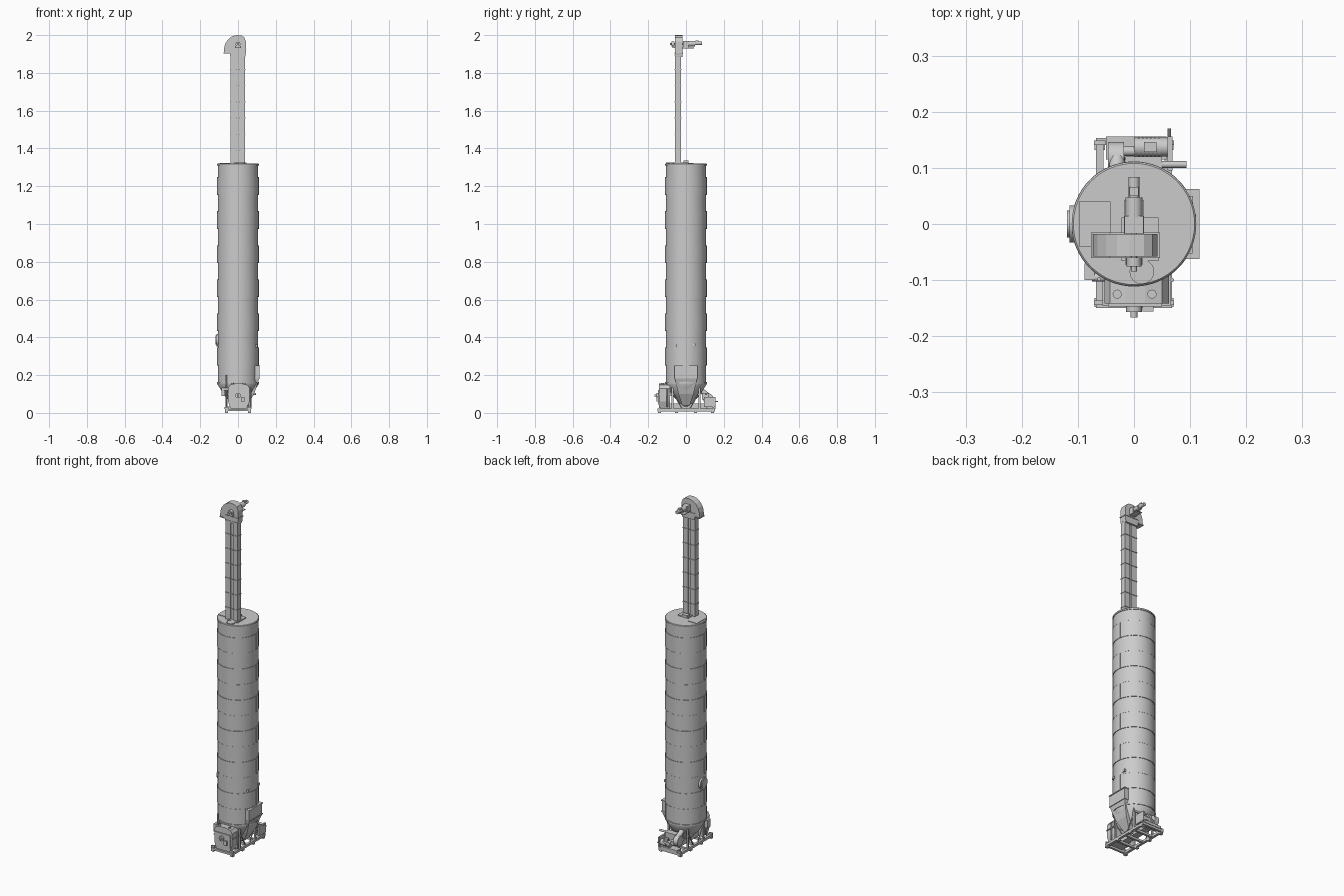
import bpy, bmesh, math
from mathutils import Vector
from math import pi, cos, sin


def finish(name, bm, smooth=False):
    bmesh.ops.recalc_face_normals(bm, faces=bm.faces)
    me = bpy.data.meshes.new(name)
    bm.to_mesh(me)
    bm.free()
    ob = bpy.data.objects.new(name, me)
    bpy.context.collection.objects.link(ob)
    if smooth:
        bpy.ops.object.select_all(action='DESELECT')
        ob.select_set(True)
        bpy.context.view_layer.objects.active = ob
        bpy.ops.object.shade_smooth_by_angle(angle=math.radians(35))
    return ob


def loft(name, sections):
    """Rectangles (x0, x1, y0, y1, z) joined bottom to top."""
    bm = bmesh.new()
    rings = [[bm.verts.new(p) for p in ((a, c, z), (b, c, z), (b, d, z), (a, d, z))]
             for a, b, c, d, z in sections]
    for r, s in zip(rings, rings[1:]):
        for i in range(4):
            j = (i + 1) % 4
            bm.faces.new((r[i], r[j], s[j], s[i]))
    bm.faces.new(rings[0])
    bm.faces.new(rings[-1])
    return finish(name, bm)


def box(name, x0, x1, y0, y1, z0, z1):
    return loft(name, [(x0, x1, y0, y1, z0), (x0, x1, y0, y1, z1)])


def lathe(name, profile, seg=64):
    """Profile of (radius, z) turned around the z axis, ends capped."""
    bm = bmesh.new()
    rings = [[bm.verts.new((r * cos(2 * pi * i / seg), r * sin(2 * pi * i / seg), z))
              for i in range(seg)] for r, z in profile]
    for r, s in zip(rings, rings[1:]):
        for i in range(seg):
            j = (i + 1) % seg
            bm.faces.new((r[i], r[j], s[j], s[i]))
    bm.faces.new(rings[0])
    bm.faces.new(rings[-1])
    return finish(name, bm, True)


def rod(name, a, b, r, seg=20, r2=None):
    a, b = Vector(a), Vector(b)
    bm = bmesh.new()
    bmesh.ops.create_cone(bm, cap_ends=True, segments=seg, radius1=r,
                          radius2=r if r2 is None else r2, depth=(b - a).length)
    ob = finish(name, bm, True)
    ob.location = (a + b) / 2
    ob.rotation_euler = (b - a).to_track_quat('Z', 'Y').to_euler()
    return ob


def prism(name, pts, y0, y1):
    """Outline in x, z pushed along y."""
    bm = bmesh.new()
    f = bm.faces.new([bm.verts.new((x, y0, z)) for x, z in pts])
    g = bmesh.ops.extrude_face_region(bm, geom=[f])['geom']
    bmesh.ops.translate(bm, vec=(0, y1 - y0, 0),
                        verts=[v for v in g if isinstance(v, bmesh.types.BMVert)])
    bm.faces.new([v for v in f.verts]) if not f.is_valid else None
    return finish(name, bm)


# silo shell: alternating rings, joint lips and vertical panel seams
Z0, H = 0.163, 0.0903
for i in range(13):
    z, h = Z0 + i * H, (H if i < 12 else 0.069)
    wide = i % 2 == 1
    r = 0.1095 if wide else 0.1072
    lathe(f"silo_ring_{i}", [(r, z), (r, z + h)])
    lathe(f"ring_joint_{i}", [(0.1102, z - 0.0015), (0.1102, z + 0.0015)])
    for k in range(4):
        a = k * pi / 2 + (math.radians(8) if wide else pi / 4)
        seam = box(f"panel_seam_{i}_{k}", r - 0.002, r + 0.0018, -0.004, 0.004, z, z + h)
        seam.rotation_euler.z = a
lathe("roof_rim", [(0.111, 1.309), (0.111, 1.317), (0.108, 1.32)])

# roof plates and fittings
box("roof_hatch", -0.098, -0.042, -0.04, 0.04, 1.318, 1.323)
box("roof_inlet", -0.022, 0.044, -0.066, 0.012, 1.318, 1.326)
box("roof_vent_box", -0.016, 0.018, -0.012, 0.012, 1.318, 1.335)
rod("roof_port", (0.014, -0.085, 1.318), (0.014, -0.085, 1.326), 0.022)

# bucket elevator: two legs, web and flanges
LEGS = ((-0.040, -0.007), (0.007, 0.038))
for n, (a, b) in zip(("left", "right"), LEGS):
    box(f"elevator_leg_{n}", a, b, -0.058, -0.027, 1.318, 1.91)
    for i in range(7):
        z = 1.39 + i * 0.0855 if i < 6 else 1.895
        box(f"leg_flange_{n}_{i}", a - 0.002, b + 0.002, -0.061, -0.024, z - 0.002, z + 0.002)
box("elevator_web", -0.008, 0.008, -0.052, -0.033, 1.318, 1.91)

# elevator head with discharge spout
HEAD = [(-0.04, 1.885), (-0.044, 1.905), (-0.074, 1.905), (-0.073, 1.935), (-0.065, 1.960),
        (-0.05, 1.98), (-0.03, 1.994), (-0.008, 2.0), (0.018, 1.998), (0.033, 1.988),
        (0.042, 1.965), (0.042, 1.905), (0.038, 1.885)]
prism("elevator_head", HEAD, -0.058, -0.018)
box("spout_flange", -0.077, -0.042, -0.061, -0.015, 1.902, 1.907)
box("head_flange", -0.044, 0.046, -0.061, -0.015, 1.921, 1.925)

# head drive
rod("head_shaft", (0, -0.085, 1.952), (0, 0.0, 1.952), 0.005)
rod("head_bearing", (0, -0.076, 1.952), (0, -0.06, 1.952), 0.013)
box("bearing_bracket", -0.016, 0.016, -0.072, -0.058, 1.932, 1.942)
box("head_gearbox", -0.017, 0.017, -0.017, 0.014, 1.935, 1.968)
rod("head_gear_neck", (0, 0.012, 1.955), (0, 0.047, 1.955), 0.015)
rod("head_motor", (0, 0.046, 1.957), (0, 0.084, 1.957), 0.010)
box("head_terminal_box", -0.008, 0.008, 0.05, 0.066, 1.962, 1.972)
box("drive_shelf", -0.018, 0.018, -0.018, 0.042, 1.93, 1.934)

# bottom cone and discharge
lathe("bottom_cone", [(0.022, 0.035), (0.045, 0.065), (0.072, 0.092), (0.108, 0.150), (0.108, 0.164)])
lathe("cone_flange", [(0.1115, 0.156), (0.1115, 0.163)])
box("discharge_trough", -0.02, 0.02, -0.12, 0.11, 0.022, 0.05)

# base frame, posts and feet
for s, n in ((-1, "left"), (1, "right")):
    x = s * 0.061
    box(f"base_rail_{n}", x - 0.007, x + 0.007, -0.15, 0.153, 0.008, 0.022)
    for j, y in enumerate((-0.14, -0.05, 0.05, 0.14)):
        box(f"foot_{n}_{j}", x - 0.009, x + 0.009, y - 0.008, y + 0.008, 0, 0.008)
    for j, y in enumerate((-0.072, 0.072)):
        box(f"cone_post_{n}_{j}", x - 0.005, x + 0.005, y - 0.005, y + 0.005, 0.02, 0.158)
        t = 1 if y > 0 else -1
        rod(f"post_brace_{n}_{j}", (x, y, 0.11), (x, t * 0.02, 0.022), 0.003, 8)
    for j, y in enumerate((-0.14, 0.145)):
        box(f"rail_end_plate_{n}_{j}", x - 0.01, x + 0.01, y - 0.004, y + 0.004, 0.02, 0.032)
for j, y in enumerate((-0.144, -0.072, 0.0, 0.072, 0.147)):
    box(f"cross_beam_{j}", -0.06, 0.06, y - 0.006, y + 0.006, 0.009, 0.021)

# intake hopper on the right side
loft("intake_hopper", [(0.02, 0.05, -0.02, 0.02, 0.04), (0.045, 0.085, -0.04, 0.04, 0.10),
                       (0.075, 0.113, -0.06, 0.06, 0.185), (0.075, 0.113, -0.06, 0.06, 0.25)])
box("hopper_rim", 0.08, 0.117, -0.062, 0.062, 0.246, 0.251)
box("hopper_lip", 0.08, 0.116, -0.062, 0.062, 0.183, 0.188)

# front machine housing with domed top and burner fittings
prism("front_housing", [(-0.04, 0.022), (0.045, 0.022), (0.06, 0.06), (0.062, 0.13), (0.05, 0.148),
                        (0.02, 0.155), (-0.015, 0.155), (-0.043, 0.148), (-0.053, 0.13),
                        (-0.052, 0.06)], -0.142, -0.085)
box("housing_cover", -0.046, 0.05, -0.147, -0.141, 0.045, 0.12)
box("housing_seam", -0.056, 0.066, -0.145, -0.083, 0.098, 0.102)
rod("front_shaft", (0, -0.167, 0.092), (0, -0.14, 0.092), 0.006)
rod("front_bearing", (0, -0.157, 0.092), (0, -0.14, 0.092), 0.014)
box("front_switch_box", 0.015, 0.035, -0.156, -0.146, 0.06, 0.085)
for x in (-0.03, 0.032):
    rod("housing_port", (x, -0.125, 0.14), (x, -0.125, 0.158), 0.008)
rod("front_pipe", (-0.062, -0.098, 0.03), (-0.062, -0.098, 0.2), 0.0035, 10)
rod("front_valve", (-0.075, -0.095, 0.125), (-0.05, -0.095, 0.125), 0.008, 14)
rod("front_side_pipe", (0.068, -0.1, 0.03), (0.068, -0.1, 0.13), 0.0035, 10)

# rear drive: motor, fan casing and belt guard
rod("rear_motor", (0.0, 0.137, 0.052), (0.06, 0.137, 0.052), 0.017)
for i in range(6):
    rod(f"motor_fin_{i}", (0.008 + i * 0.007, 0.137, 0.052), (0.011 + i * 0.007, 0.137, 0.052), 0.0185)
box("motor_terminal_box", 0.018, 0.04, 0.128, 0.146, 0.068, 0.08)
rod("rear_fan", (-0.046, 0.118, 0.075), (-0.018, 0.118, 0.075), 0.028, 28)
rod("rear_coupling", (-0.02, 0.13, 0.055), (0.002, 0.13, 0.055), 0.009)
box("belt_guard", 0.060, 0.069, 0.095, 0.156, 0.03, 0.085)
box("motor_base", -0.05, 0.058, 0.115, 0.156, 0.021, 0.036)
rod("rear_duct", (-0.03, 0.118, 0.09), (-0.03, 0.08, 0.118), 0.014)
box("rear_gearbox", -0.015, 0.05, 0.085, 0.12, 0.07, 0.105)
rod("rear_valve", (0.05, 0.106, 0.1), (0.094, 0.106, 0.1), 0.006, 14)
rod("rear_handle", (0.063, 0.15, 0.06), (0.063, 0.17, 0.06), 0.003, 10)

# manhole on the left side and small sensors
rod("manhole", (-0.1, 0, 0.385), (-0.115, 0, 0.385), 0.033, 28)
rod("manhole_cover", (-0.115, 0, 0.385), (-0.119, 0, 0.385), 0.024, 28)
for i, (y, z) in enumerate(((-0.045, 0.355), (0.042, 0.36))):
    x = math.sqrt(0.108 ** 2 - y * y)
    box(f"sensor_{i}", x - 0.01, x + 0.006, y - 0.008, y + 0.008, z - 0.007, z + 0.007)
box("left_control_box", -0.088, -0.07, -0.1, -0.07, 0.09, 0.135)
